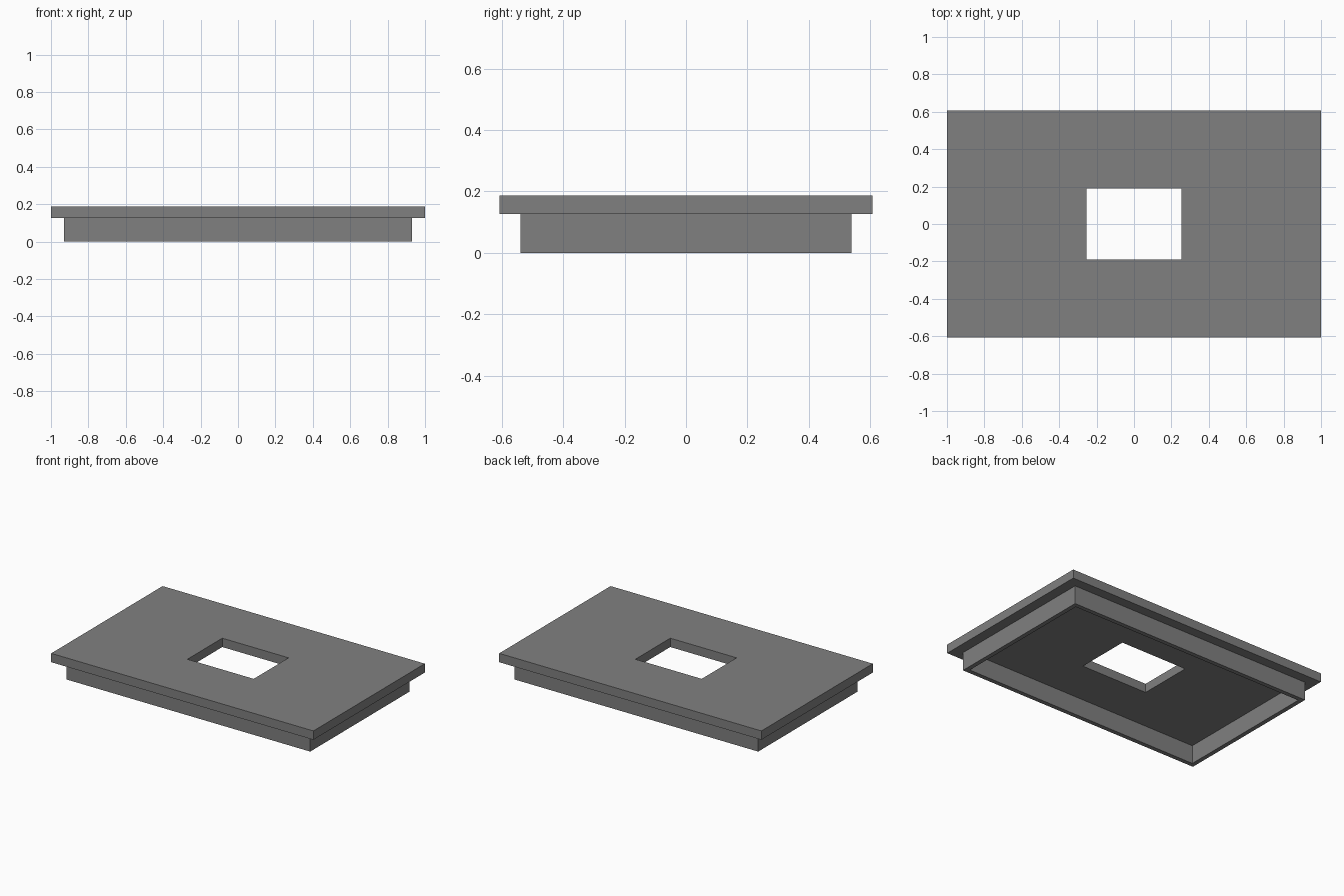
import bpy
import bmesh

if "Cube" in bpy.data.objects:
    bpy.data.objects.remove(bpy.data.objects["Cube"])

grey = bpy.data.materials.new("mid_grey")
grey.diffuse_color = (0.216, 0.216, 0.216, 1.0)
grey.use_nodes = True
grey.node_tree.nodes["Principled BSDF"].inputs["Base Color"].default_value = grey.diffuse_color

TOP, UNDERSIDE = 0.187, 0.126

# Section of the cover as nested rectangles: half width, half depth, height
section = [
    (0.253, 0.19, TOP),           # window, upper edge
    (1.0, 0.607, TOP),            # plate, upper rim
    (1.0, 0.607, UNDERSIDE),      # plate, lower rim
    (0.929, 0.54, UNDERSIDE),     # skirt, outer top
    (0.929, 0.54, 0.0),           # skirt, outer bottom
    (0.899, 0.51, 0.0),           # skirt, inner bottom
    (0.899, 0.51, UNDERSIDE),     # skirt, inner top
    (0.253, 0.19, UNDERSIDE),     # window, lower edge
]

# Join each rectangle to the next, closing the section through the window
bm = bmesh.new()
rings = [[bm.verts.new((sx * x, sy * y, z))
          for sx, sy in ((-1, -1), (1, -1), (1, 1), (-1, 1))]
         for x, y, z in section]
for a, b in zip(rings, rings[1:] + rings[:1]):
    for i in range(4):
        j = (i + 1) % 4
        bm.faces.new((a[i], a[j], b[j], b[i]))
bmesh.ops.recalc_face_normals(bm, faces=bm.faces)

mesh = bpy.data.meshes.new("skirted_cover_plate")
bm.to_mesh(mesh)
bm.free()
mesh.materials.append(grey)
cover = bpy.data.objects.new("skirted_cover_plate", mesh)
bpy.context.collection.objects.link(cover)
